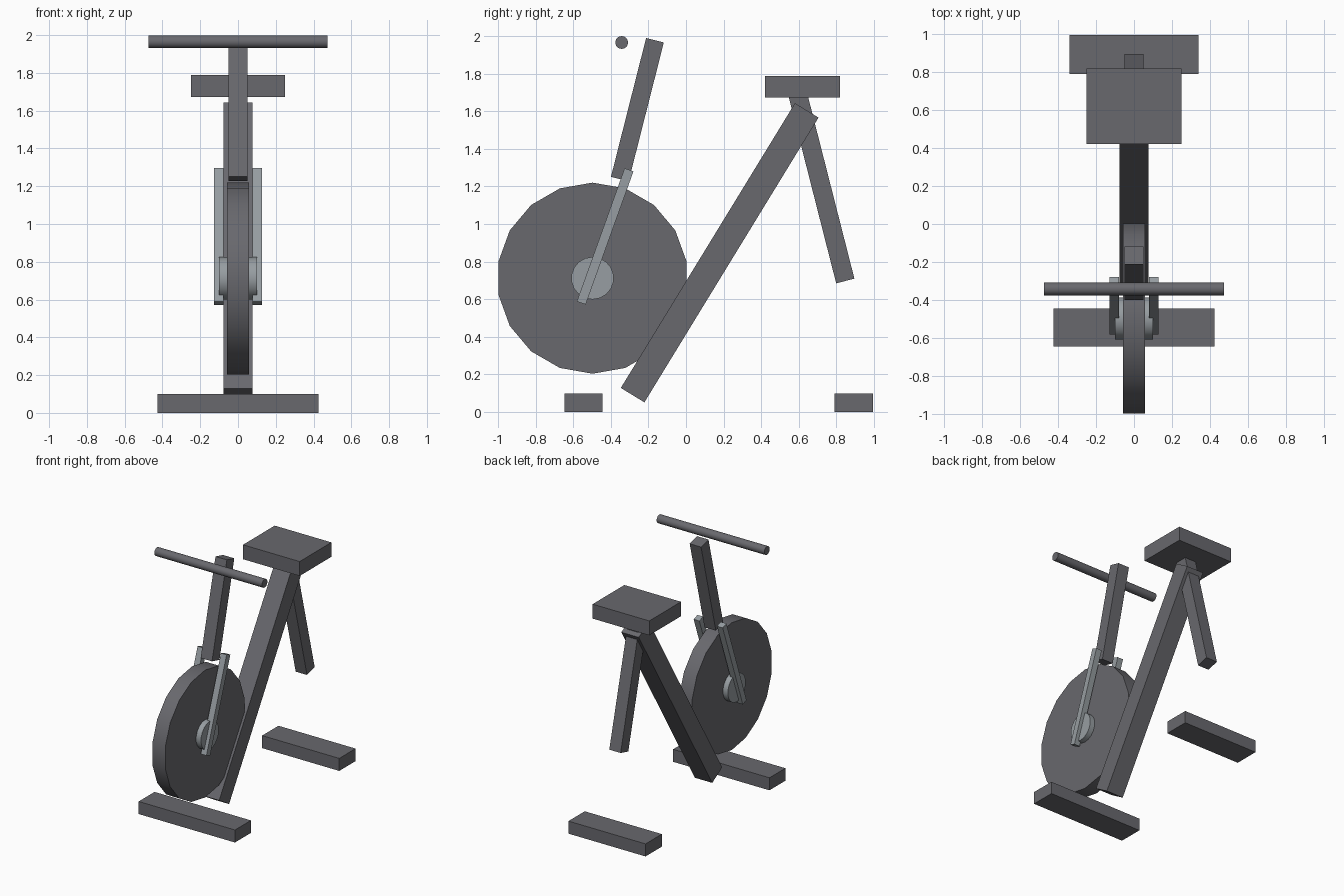
import bpy
from math import atan2, hypot, pi
from mathutils import Matrix

cube = bpy.data.objects.get("Cube")
if cube:
    bpy.data.objects.remove(cube, do_unlink=True)


def make_material(name, rgb):
    mat = bpy.data.materials.new(name)
    mat.use_nodes = True
    mat.diffuse_color = (*rgb, 1)
    mat.node_tree.nodes["Principled BSDF"].inputs["Base Color"].default_value = (*rgb, 1)
    return mat


dark = make_material("dark grey", (0.14, 0.14, 0.155))
light = make_material("light grey", (0.31, 0.34, 0.36))


def finish(name, mat):
    obj = bpy.context.object
    obj.name = obj.data.name = name
    obj.data.materials.append(mat)
    return obj


def box(name, mat, center, size):
    bpy.ops.mesh.primitive_cube_add(size=1, location=center)
    bpy.context.object.data.transform(Matrix.Diagonal((*size, 1)))
    return finish(name, mat)


def beam(name, mat, low, high, width, depth, x=0):
    """Rectangular bar between two (y, z) points."""
    dy, dz = high[0] - low[0], high[1] - low[1]
    center = (x, (low[0] + high[0]) / 2, (low[1] + high[1]) / 2)
    obj = box(name, mat, center, (width, depth, hypot(dy, dz)))
    obj.rotation_euler.x = -atan2(dy, dz)
    return obj


def axle(name, mat, y, z, radius, length, sides=18):
    """Cylinder lying along x with a vertex pointing straight up."""
    bpy.ops.mesh.primitive_cylinder_add(vertices=sides, radius=radius, depth=length)
    obj = finish(name, mat)
    obj.data.transform(Matrix.Rotation(pi / 2, 4, 'X'))
    obj.data.transform(Matrix.Rotation(pi / 2, 4, 'Z'))
    # Put the first vertex at the top
    v = max(obj.data.vertices, key=lambda p: p.co.z).co
    obj.data.transform(Matrix.Rotation(atan2(v.y, v.z), 4, 'X'))
    obj.location = (0, y, z)
    bpy.ops.object.shade_smooth_by_angle()
    return obj


# Floor feet
box("front_foot", dark, (0, -0.545, 0.05), (0.85, 0.2, 0.1))
box("rear_foot", dark, (0, 0.893, 0.05), (0.68, 0.205, 0.1))

# Flywheel and hub
axle("flywheel", dark, -0.497, 0.712, 0.508, 0.114)
axle("flywheel_hub", light, -0.497, 0.712, 0.113, 0.2)

# Fork blades on both sides of the flywheel
for side, x in (("left", 0.103), ("right", -0.103)):
    beam(side + "_fork", light, (-0.557, 0.58), (-0.303, 1.288), 0.05, 0.05, x)

# Frame tubes
beam("main_tube", dark, (-0.284, 0.09), (0.642, 1.604), 0.153, 0.147)
beam("seat_tube", dark, (0.847, 0.697), (0.588, 1.714), 0.1, 0.1)

# Seat
box("seat", dark, (0, 0.62, 1.73), (0.5, 0.4, 0.115))

# Steering post and handlebar
beam("handlebar_post", dark, (-0.352, 1.239), (-0.165, 1.977), 0.1, 0.097)
axle("handlebar", dark, -0.342, 1.965, 0.034, 0.95)
